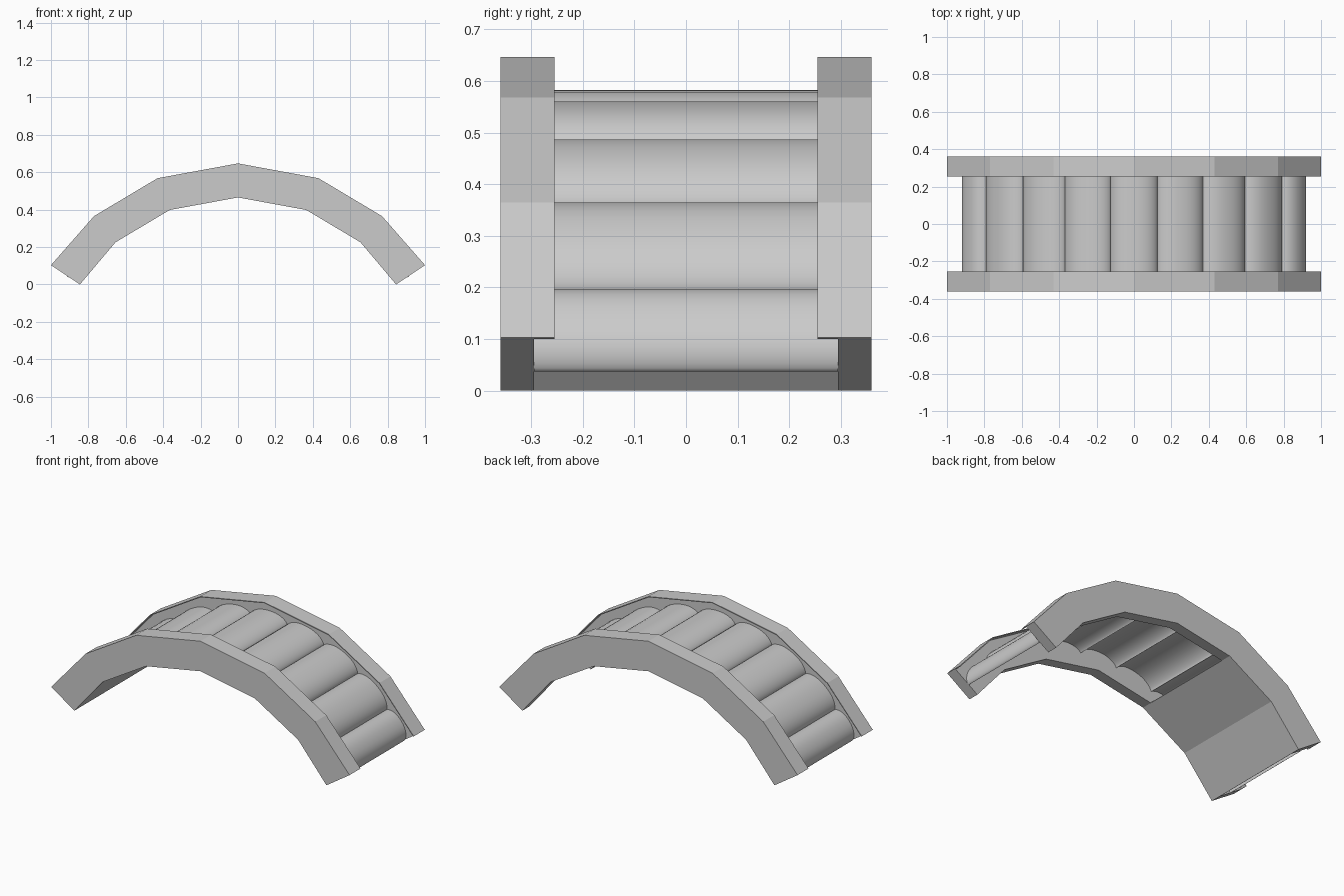
import bpy, bmesh, math

old = bpy.data.objects.get("Cube")
if old:
    bpy.data.objects.remove(old, do_unlink=True)

grey = bpy.data.materials.new("stone_grey")
grey.use_nodes = True
colour = (0.6, 0.6, 0.6, 1)
grey.diffuse_color = colour
grey.node_tree.nodes["Principled BSDF"].inputs["Base Color"].default_value = colour

CENTRE_Z = -0.545   # centre of the arch circle
SHEET = 0.005       # thickness of the thin sheets


def extrude_band(name, upper, lower, y0, y1, smooth=False):
    """Solid band between two matching x-z paths, spanning y0 to y1."""
    bm = bmesh.new()
    rings = []
    for (ux, uz), (lx, lz) in zip(upper, lower):
        rings.append([bm.verts.new(p) for p in
                      ((ux, y0, uz), (ux, y1, uz), (lx, y1, lz), (lx, y0, lz))])
    for a, b in zip(rings, rings[1:]):
        for i in range(4):
            j = (i + 1) % 4
            bm.faces.new((a[i], a[j], b[j], b[i]))
    bm.faces.new(rings[0])
    bm.faces.new(rings[-1])
    bmesh.ops.recalc_face_normals(bm, faces=bm.faces)
    mesh = bpy.data.meshes.new(name)
    bm.to_mesh(mesh)
    bm.free()
    mesh.materials.append(grey)
    obj = bpy.data.objects.new(name, mesh)
    bpy.context.collection.objects.link(obj)
    if smooth:
        bpy.ops.object.select_all(action='DESELECT')
        obj.select_set(True)
        bpy.context.view_layer.objects.active = obj
        bpy.ops.object.shade_smooth_by_angle(angle=math.radians(35))
    return obj


def mirrored(half):
    return [(-x, z) for x, z in reversed(half[1:])] + half


def shrink(path, amount):
    """Move a path towards the arch centre."""
    out = []
    for x, z in path:
        r = math.hypot(x, z - CENTRE_Z)
        k = (r - amount) / r
        out.append((x * k, CENTRE_Z + (z - CENTRE_Z) * k))
    return out


outer = mirrored([(0, 0.647), (0.43, 0.568), (0.77, 0.365), (1, 0.103)])
inner = mirrored([(0, 0.465), (0.365, 0.398), (0.655, 0.225), (0.845, 0)])

# side rails, each with a thin lip overhanging the deck
for side, s in (("front", -1), ("back", 1)):
    extrude_band(side + "_rail", outer, inner, s * 0.295, s * 0.36)
    extrude_band(side + "_rail_lip", outer, shrink(outer, SHEET), s * 0.255, s * 0.295)

# humped deck slats
valleys = [-57.3, -46.9, -33.3, -19.9, -6.6, 6.6, 19.9, 33.3, 46.9, 57.3]
STEPS = 16
for n, (a0, a1) in enumerate(zip(valleys, valleys[1:])):
    path = []
    for i in range(STEPS + 1):
        t = -math.cos(math.pi * i / STEPS)
        a = math.radians((a0 + a1) / 2 + t * (a1 - a0) / 2)
        r = 1.082 + 0.046 * max(0, 1 - abs(t) ** 2.4) ** 0.75
        path.append((r * math.sin(a), CENTRE_Z + r * math.cos(a)))
    extrude_band(f"deck_slat_{n + 1}", path, shrink(path, SHEET), -0.295, 0.295, True)

# base plate under one end of the arch
base = inner[:3]
extrude_band("base_plate", shrink(base, -SHEET), base, -0.295, 0.295)
